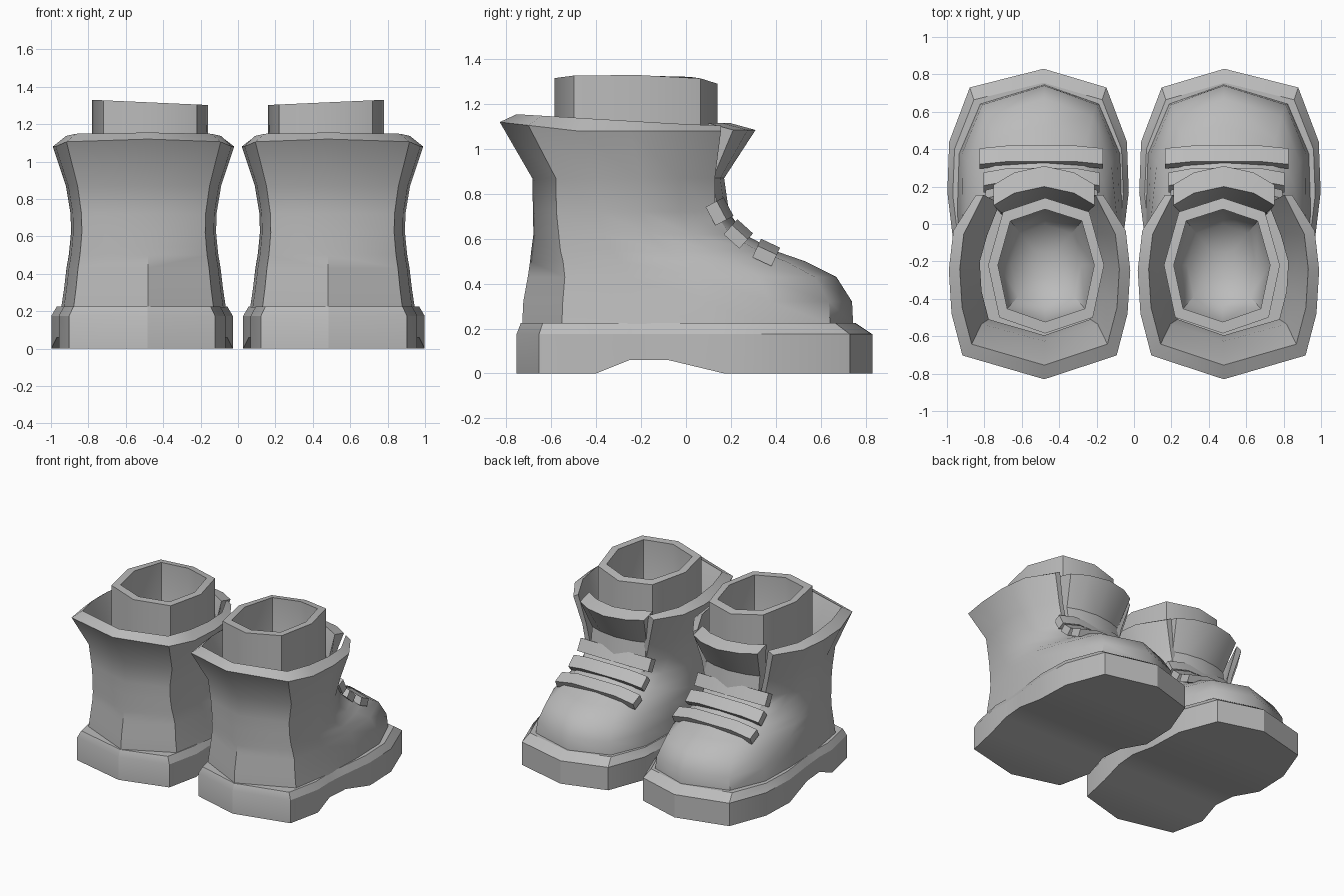
import bpy, bmesh, math
from mathutils import Vector

cube = bpy.data.objects.get("Cube")
if cube:
    bpy.data.objects.remove(cube, do_unlink=True)

grey = bpy.data.materials.new("plain grey")
grey.use_nodes = True
COLOUR = (0.5, 0.5, 0.5, 1)
grey.diffuse_color = COLOUR
grey.node_tree.nodes["Principled BSDF"].inputs["Base Color"].default_value = COLOUR


def finish(name, bm, angle):
    """Make the left part and its mirrored twin."""
    bmesh.ops.recalc_face_normals(bm, faces=bm.faces)
    for side, sign in (("left", 1), ("right", -1)):
        mesh = bpy.data.meshes.new(f"{side}_{name}")
        copy = bm.copy()
        if sign < 0:
            for v in copy.verts:
                v.co.x *= -1
            bmesh.ops.reverse_faces(copy, faces=copy.faces)
        copy.to_mesh(mesh)
        copy.free()
        mesh.materials.append(grey)
        ob = bpy.data.objects.new(f"{side}_{name}", mesh)
        bpy.context.collection.objects.link(ob)
        bpy.ops.object.select_all(action='DESELECT')
        ob.select_set(True)
        bpy.context.view_layer.objects.active = ob
        bpy.ops.object.shade_smooth_by_angle(angle=math.radians(angle))
    bm.free()


def ring(bm, half, centre, lean=0.0):
    """Closed ring from half an outline; lean shifts the two middle points."""
    last = len(half) - 1
    full = [(x if 0 < i < last else lean, y, z) for i, (x, y, z) in enumerate(half)]
    full += [(-x, y, z) for x, y, z in half[last - 1:0:-1]]
    return [bm.verts.new((centre + x, y, z)) for x, y, z in full]


def bridge(bm, a, b, skip=()):
    n = len(a)
    for i in range(n):
        if i not in skip:
            j = (i + 1) % n
            bm.faces.new((a[i], a[j], b[j], b[i]))


# Sole with a raised arch and a chamfered welt
outline = [(0, .83), (.365, .73), (.475, .44), (.485, .17), (.455, -.08),
           (.44, -.25), (.445, -.4), (.39, -.655), (0, -.755)]
bm = bmesh.new()
levels = [
    [(x, y, .06 if -.3 < y < 0 else 0) for x, y in outline],
    [(x, y, .175) for x, y in outline],
    [(x * .94, y * (.91 if y > 0 else .975), .225) for x, y in outline]]
rings = [ring(bm, h, .513, -.03) for h in levels]
for a, b in zip(rings, rings[1:]):
    bridge(bm, a, b)
for loop in (rings[0], rings[-1]):
    n = len(loop)
    for i in range(n // 2):
        quad = [loop[i], loop[i + 1], loop[-i - 1], loop[-i % n]]
        bm.faces.new(list(dict.fromkeys(quad)))
finish("sole", bm, 25)

# Upper: stacked sections of (z, front y, back y, half width, toe narrowing)
T = [1, .93, .75, .55, .33, .12, 0]
W = [0, .7, .95, 1, .97, .85, 0]


def section(z, front, back, width, toe):
    return [(width * w * (toe if 0 < i < 3 else 1), back + (front - back) * t, z)
            for i, (t, w) in enumerate(zip(T, W))]


stack = [(.22, .745, -.73, .44, 1.03), (.32, .74, -.725, .425, 1.03),
         (.43, .67, -.705, .412, .98), (.5, .53, -.695, .4, .9),
         (.545, .4, -.69, .395, .87), (.62, .26, -.68, .388, .87),
         (.72, .19, -.682, .39, .92), (.87, .19, -.685, .415, .97)]
halves = [section(*s) for s in stack]
collar = [(x, y, 1.12 - .04 * min(1, 3 * t))
          for (x, y, z), t in zip(section(0, .23, -.83, .485, 1), T)]


def inset(half, amount, height):
    """Shrink a section towards the ankle, leaving the front ends in line."""
    return [(x * amount, y if i < 2 else -.2 + (y + .2) * amount, height(T[i]))
            for i, (x, y, z) in enumerate(half)]


halves += [collar, inset(collar, .88, lambda t: 1.155 - .055 * t),
           inset(halves[7], .88, lambda t: .88),
           inset(halves[6], .82, lambda t: .7)]
bm = bmesh.new()
rings = [ring(bm, h, .505, -.025) for h in halves]
n = len(rings[0])
for k in range(len(rings) - 1):
    # The front stays open above the laces
    bridge(bm, rings[k], rings[k + 1], (0, n - 1) if k >= 6 else ())
for i in (1, n - 1):
    bm.faces.new([r[i] for r in rings[6:]])
finish("boot_upper", bm, 48)

# Sock: a thick eight-sided tube with a rounded floor
sock = [(0, .14), (.23, .065), (.31, -.22), (.25, -.5), (0, -.585)]
bm = bmesh.new()
rings = []
for scale, z in ((1, .4), (1, 1.33), (.83, 1.33), (.83, .62), (.6, .5), (.25, .44)):
    rings.append(ring(bm, [(x * scale, -.22 + (y + .22) * scale, z) for x, y in sock], .47, .005))
for r in rings[1:3]:
    for v in r:
        v.co.z += .045 * (v.co.x - .78) - .025 * max(0, v.co.y) / .14
for a, b in zip(rings, rings[1:]):
    bridge(bm, a, b)
bm.faces.new(rings[-1])
finish("sock", bm, 40)

# Tongue: wedge bent across the middle, thickest at the top
bm = bmesh.new()
rows = []
for x, push in ((-.27, -.1), (-.16, -.035), (0, 0), (.16, -.035), (.27, -.1)):
    profile = [(.2, .66), (.17, .87), (.31, 1.085), (.2, 1.115), (.11, .87), (.1, .66)]
    rows.append([bm.verts.new((.48 + x * (1 if z > 1 else .85), y + push * (1 if z > 1 else .5), z))
                 for y, z in profile])
for a, b in zip(rows, rows[1:]):
    bridge(bm, a, b)
bm.faces.new(rows[0])
bm.faces.new(rows[-1])
finish("tongue", bm, 35)

# Laces: bars bent down over the instep, (y, z, tilt, half width)
for name, (y, z, tilt, half) in {"lower": (.365, .555, 25, .33),
                                 "middle": (.245, .635, 42, .31),
                                 "upper": (.165, .73, 62, .3)}.items():
    bm = bmesh.new()
    a = math.radians(tilt)
    along = Vector((0, math.cos(a), -math.sin(a)))
    out = Vector((0, math.sin(a), math.cos(a)))
    rows = []
    for x, drop in ((-half, .035), (-.18, 0), (.18, 0), (half, .035)):
        mid = Vector((.495 + x, y, z)) - out * drop
        rows.append([bm.verts.new(mid + along * p * .047 + out * q * .028)
                     for p, q in ((-1, -1), (1, -1), (1, 1), (-1, 1))])
    for r, s in zip(rows, rows[1:]):
        bridge(bm, r, s)
    bm.faces.new(rows[0])
    bm.faces.new(rows[-1])
    finish(f"{name}_lace", bm, 30)
